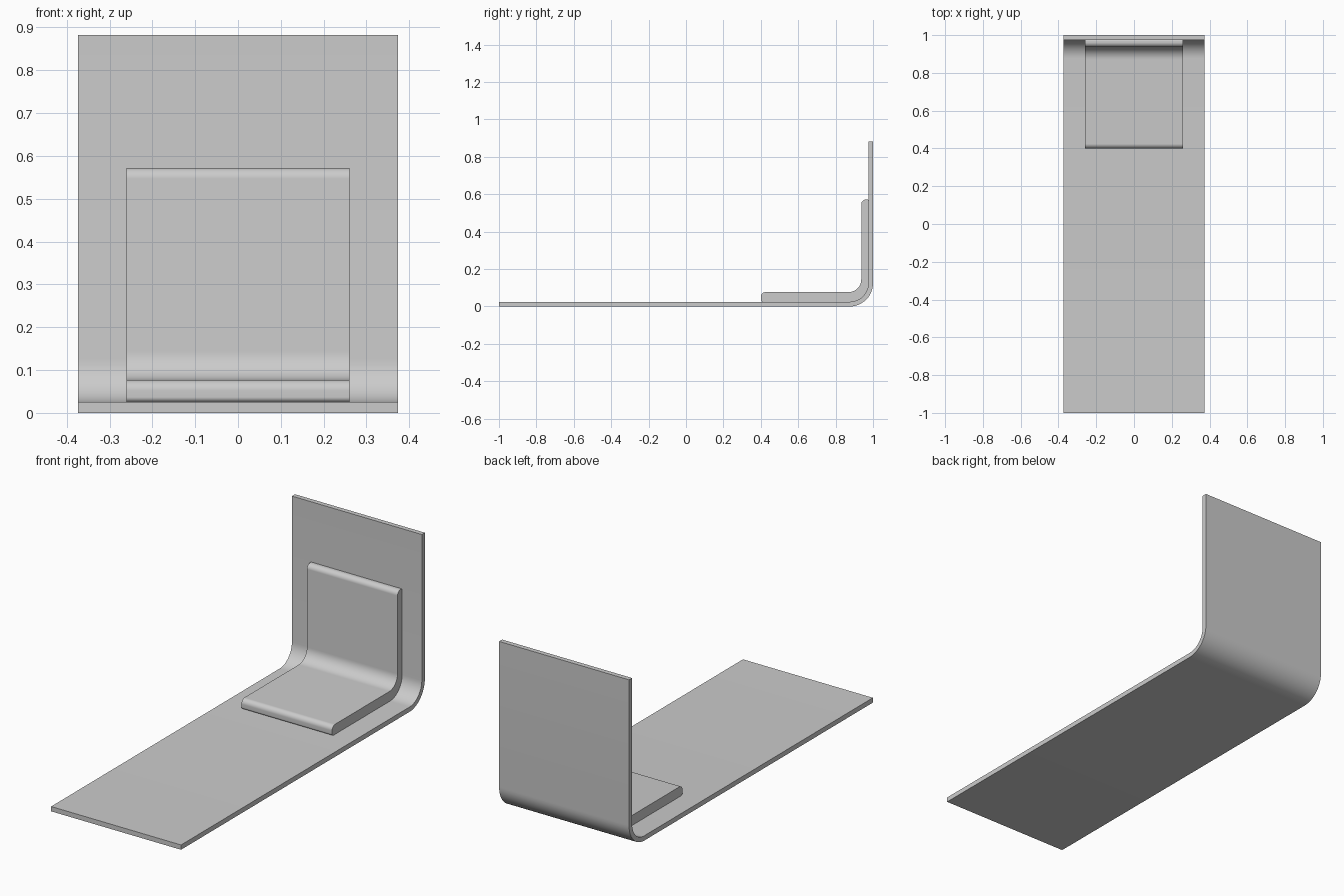
import bpy, bmesh, math
from mathutils import Vector

if "Cube" in bpy.data.objects:
    bpy.data.objects.remove(bpy.data.objects["Cube"])


def rounded_profile(corners, segments=12):
    """Right-angled (y, z, radius) outline with each corner rounded."""
    points = []
    for i, (y, z, r) in enumerate(corners):
        p = Vector((y, z))
        if r == 0:
            points.append(p)
            continue
        to_prev = (Vector(corners[i - 1][:2]) - p).normalized()
        to_next = (Vector(corners[(i + 1) % len(corners)][:2]) - p).normalized()
        centre = p + (to_prev + to_next) * r
        for k in range(segments + 1):
            t = math.pi / 2 * k / segments
            points.append(centre - to_next * r * math.cos(t) - to_prev * r * math.sin(t))
    return points


def extrude_profile(name, corners, half_width):
    """Sweep a side outline across the width, centred on x = 0."""
    bm = bmesh.new()
    face = bm.faces.new([bm.verts.new((-half_width, p.x, p.y)) for p in rounded_profile(corners)])
    result = bmesh.ops.extrude_face_region(bm, geom=[face], use_keep_orig=True)
    moved = [g for g in result["geom"] if isinstance(g, bmesh.types.BMVert)]
    bmesh.ops.translate(bm, verts=moved, vec=(2 * half_width, 0, 0))
    bmesh.ops.recalc_face_normals(bm, faces=bm.faces)
    mesh = bpy.data.meshes.new(name)
    bm.to_mesh(mesh)
    bm.free()
    obj = bpy.data.objects.new(name, mesh)
    bpy.context.collection.objects.link(obj)
    bpy.ops.object.select_all(action="DESELECT")
    obj.select_set(True)
    bpy.context.view_layer.objects.active = obj
    bpy.ops.object.shade_smooth_by_angle(angle=math.radians(30))
    return obj


T = 0.025          # plate thickness
TOP = 0.882        # plate height

# Thin bent plate: long base and upright back
extrude_profile("bent_plate", [
    (-1, 0, 0), (1, 0, 0.125), (1, TOP, 0),
    (1 - T, TOP, 0), (1 - T, T, 0.1), (-1, T, 0)], 0.373)

# Thicker pad seated in the bend, with rounded ends
extrude_profile("inner_pad", [
    (0.4, T, 0.012), (1 - T, T, 0.1), (1 - T, 0.572, 0.006),
    (0.937, 0.572, 0.025), (0.937, 0.077, 0.067), (0.4, 0.077, 0.025)], 0.26)
